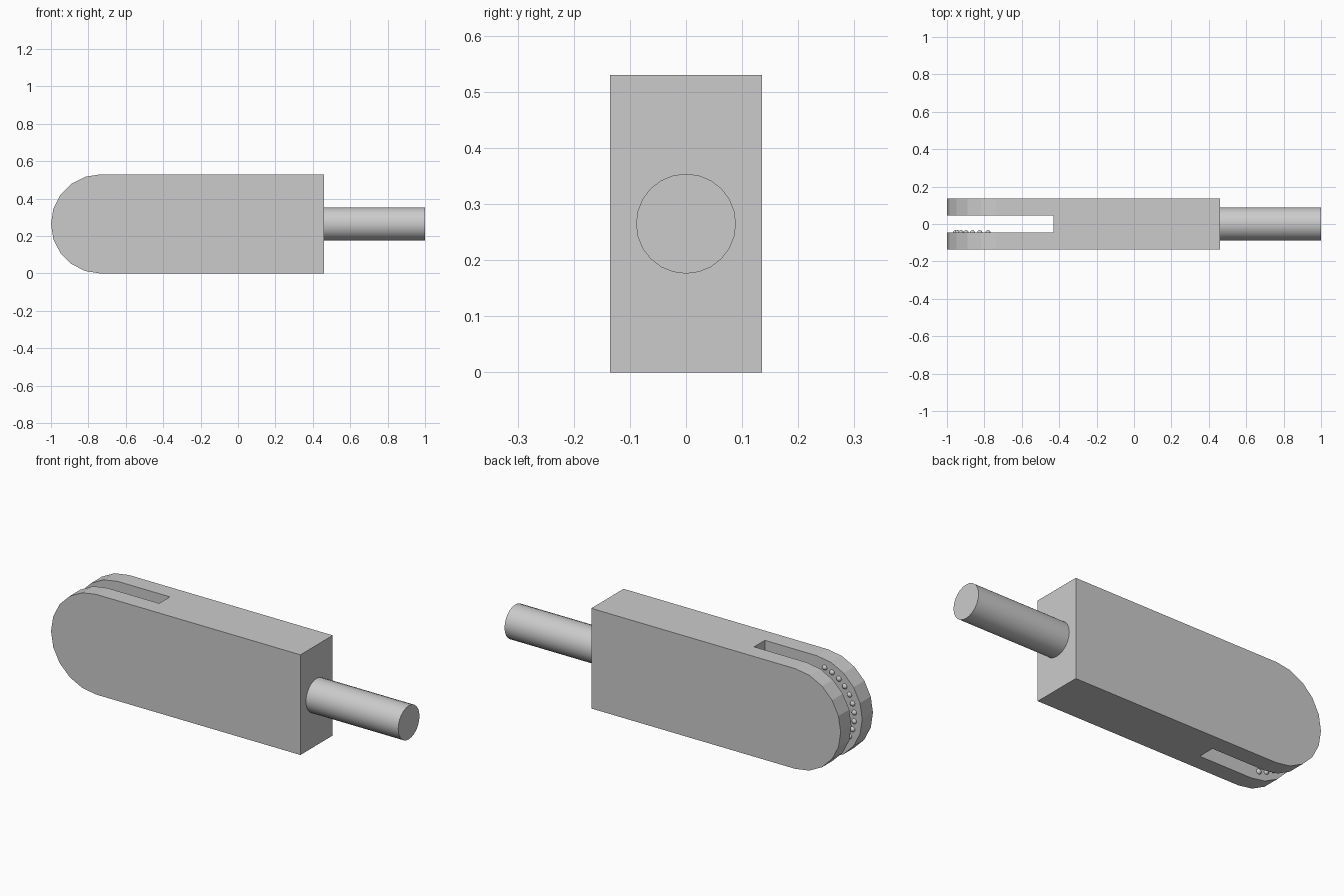
import bpy, bmesh, math
from mathutils import Matrix, Vector

if "Cube" in bpy.data.objects:
    bpy.data.objects.remove(bpy.data.objects["Cube"], do_unlink=True)

RADIUS = 0.265          # rounded end, also half the body height
HALF_WIDTH = 0.135
HALF_SLOT = 0.045
BODY_END = 0.46
ARC_X = RADIUS - 1      # centre of the rounded end

grey = bpy.data.materials.new("plain grey")
grey.use_nodes = True
colour = (0.6, 0.6, 0.6, 1)
grey.diffuse_color = colour
grey.node_tree.nodes["Principled BSDF"].inputs["Base Color"].default_value = colour


def make_object(name, bm, smooth=False):
    bmesh.ops.recalc_face_normals(bm, faces=bm.faces)
    mesh = bpy.data.meshes.new(name)
    bm.to_mesh(mesh)
    bm.free()
    mesh.materials.append(grey)
    obj = bpy.data.objects.new(name, mesh)
    bpy.context.collection.objects.link(obj)
    if smooth:
        bpy.ops.object.select_all(action="DESELECT")
        obj.select_set(True)
        bpy.context.view_layer.objects.active = obj
        bpy.ops.object.shade_smooth_by_angle(angle=math.radians(35))
    return obj


def arc_point(radius, degrees, y):
    a = math.radians(degrees)
    return Vector((ARC_X - radius * math.cos(a), y, RADIUS + radius * math.sin(a)))


# Body: block with one half-round end, extruded across its width
bm = bmesh.new()
outline = [arc_point(RADIUS, d, -HALF_WIDTH) for d in range(-90, 91, 18)]
outline += [Vector((BODY_END, -HALF_WIDTH, z)) for z in (2 * RADIUS, 0)]
side = bm.faces.new([bm.verts.new(p) for p in outline])
extruded = bmesh.ops.extrude_face_region(bm, geom=[side])["geom"]
bmesh.ops.translate(bm, vec=(0, 2 * HALF_WIDTH, 0),
                    verts=[v for v in extruded if isinstance(v, bmesh.types.BMVert)])
body = make_object("forked_body", bm)

# Slot cutter: splits the round end into two cheeks
bm = bmesh.new()
bmesh.ops.create_cube(bm, size=1, matrix=Matrix.Translation((-0.93, 0, RADIUS))
                      @ Matrix.Diagonal((1, 2 * HALF_SLOT, 1, 1)))
cutter = make_object("slot_cutter", bm)
cutter.hide_render = True
slot = body.modifiers.new("slot", "BOOLEAN")
slot.operation = "DIFFERENCE"
slot.solver = "EXACT"
slot.object = cutter
bpy.context.view_layer.objects.active = body
bpy.ops.object.modifier_apply(modifier=slot.name)
bpy.data.objects.remove(cutter, do_unlink=True)

# Round shaft at the square end
bm = bmesh.new()
bmesh.ops.create_cone(bm, cap_ends=True, segments=24, radius1=0.089, radius2=0.089,
                      depth=1 - BODY_END,
                      matrix=Matrix.Translation(((1 + BODY_END) / 2, 0, RADIUS))
                      @ Matrix.Rotation(math.pi / 2, 4, "Y"))
make_object("shaft", bm, smooth=True)

# Row of small balls set into the inner face of the front cheek
bm = bmesh.new()
for degrees in range(-78, 79, 12):
    centre = arc_point(0.22, degrees, -HALF_SLOT - 0.002)
    bmesh.ops.create_uvsphere(bm, u_segments=16, v_segments=10, radius=0.014,
                              matrix=Matrix.Translation(centre))
make_object("ball_row", bm, smooth=True)
